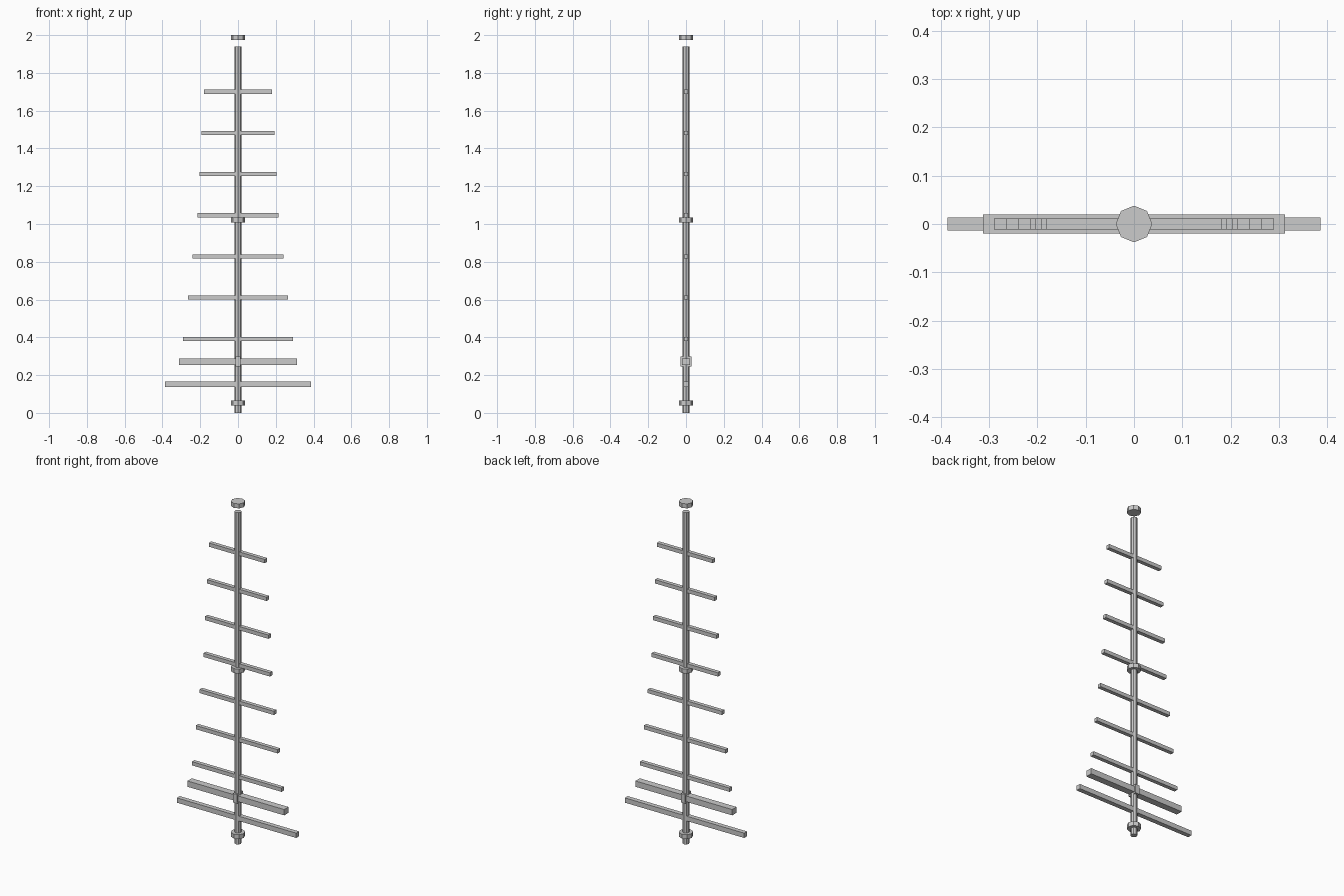
import bpy
import math

if "Cube" in bpy.data.objects:
    bpy.data.objects.remove(bpy.data.objects["Cube"])


def prism(name, radius, z0, z1):
    # octagonal upright part with corners on the x and y axes
    bpy.ops.mesh.primitive_cylinder_add(vertices=8, radius=radius, depth=z1 - z0,
                                        location=(0, 0, (z0 + z1) / 2))
    bpy.context.object.name = name


def bar(name, half_length, depth, height, z):
    bpy.ops.mesh.primitive_cube_add(size=1, location=(0, 0, z))
    ob = bpy.context.object
    ob.name = name
    ob.scale = (2 * half_length, depth, height)
    bpy.ops.object.transform_apply(location=False, rotation=False, scale=True)


# mast and its collars; the top cap floats just above the mast
prism("mast", 0.0185, 0.0, 1.94)
prism("bottom_collar", 0.038, 0.04, 0.066)
prism("middle_collar", 0.038, 1.008, 1.034)
prism("top_cap", 0.038, 1.974, 2.0)

# evenly spaced thin crossbars, shrinking upwards
for i, half in enumerate((0.29, 0.265, 0.24, 0.215, 0.205, 0.193, 0.181)):
    bar(f"crossbar_{i + 1}", half, 0.023, 0.022, 0.392 + i * 0.218)

# heavy lower bars and the clamp block
bar("lowest_bar", 0.386, 0.027, 0.028, 0.152)
bar("thick_bar", 0.313, 0.04, 0.034, 0.27)
bar("clamp_block", 0.014, 0.056, 0.053, 0.271)
